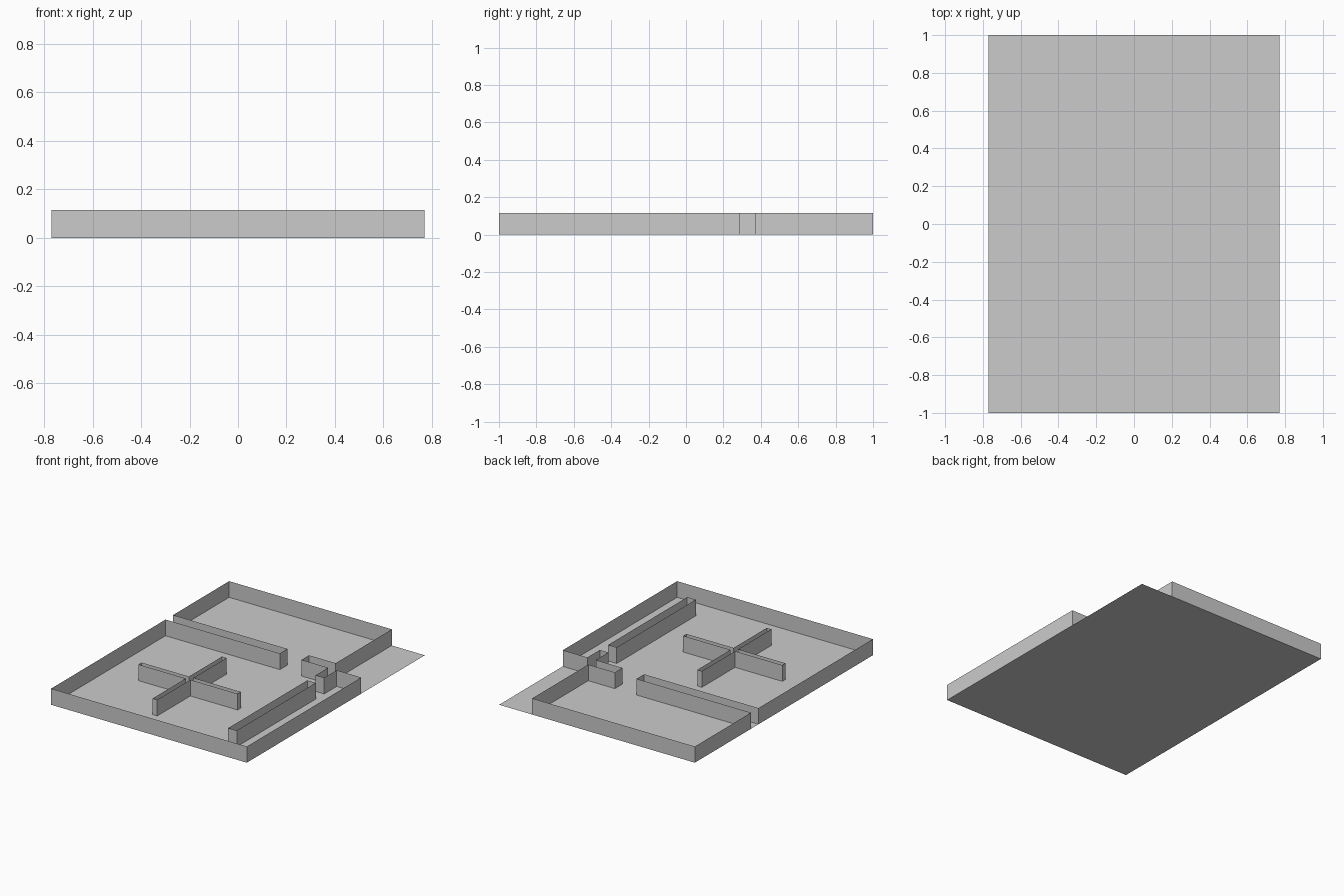
import bpy, bmesh

if "Cube" in bpy.data.objects:
    bpy.data.objects.remove(bpy.data.objects["Cube"])

H = 0.115               # wall height
L, R = -0.77, 0.77      # outer sides
XI = 0.51               # right side of the back room
Y0, Y1 = 0.285, 0.37    # faces of the dividing wall


def add_object(name, bm):
    mesh = bpy.data.meshes.new(name)
    bm.to_mesh(mesh)
    bm.free()
    obj = bpy.data.objects.new(name, mesh)
    bpy.context.collection.objects.link(obj)
    return obj


def wall_loop(name, pts):
    """Closed plan outline raised into open-topped upright sheets."""
    bm = bmesh.new()
    low = [bm.verts.new((x, y, 0)) for x, y in pts]
    top = [bm.verts.new((x, y, H)) for x, y in pts]
    n = len(pts)
    for i in range(n):
        j = (i + 1) % n
        bm.faces.new((low[i], low[j], top[j], top[i]))
    return add_object(name, bm)


# Floor slab (single sheet)
bm = bmesh.new()
bm.faces.new([bm.verts.new(p) for p in
              ((L, -1, 0), (R, -1, 0), (R, 1, 0), (L, 1, 0))])
add_object("floor", bm)

# Continuous outline of both rooms, with the doorway between them
wall_loop("room_walls", [
    (L, -1), (R, -1), (R, Y0), (0.577, Y0), (0.577, 0.145), (XI, 0.145),
    (XI, Y0), (0.30, Y0), (0.30, Y1), (XI, Y1), (XI, 1), (L, 1),
    (L, Y1), (0.13, Y1), (0.13, Y0), (L, Y0)])

# Free-standing wall of the side corridor
wall_loop("corridor_wall", [
    (XI, -0.838), (0.577, -0.838), (0.577, 0.05), (XI, 0.05)])

# Cross-shaped partition in the middle of the front room
cx, cy, a, t = -0.13, -0.3575, 0.39, 0.018
quarter = [(a, -t), (a, t), (t, t)]
cross = []
for k in range(4):
    cross += [(cx + x, cy + y) for x, y in quarter]
    quarter = [(-y, x) for x, y in quarter]
wall_loop("cross_partition", cross)
